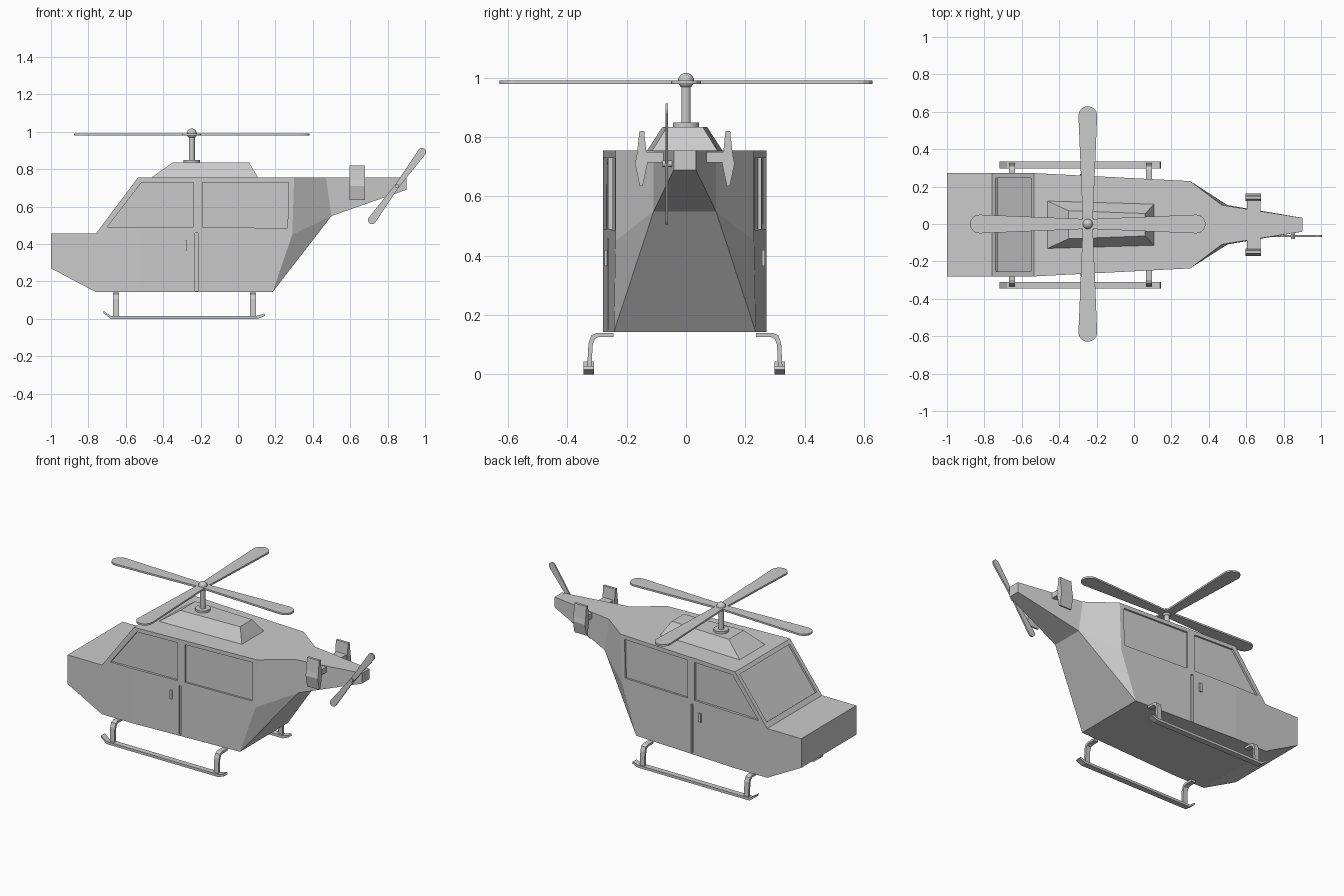
import bpy, bmesh, math
from mathutils import Vector

if "Cube" in bpy.data.objects:
    bpy.data.objects.remove(bpy.data.objects["Cube"])

Y0 = -0.004  # body centre line


def mesh_object(name, verts, faces):
    bm = bmesh.new()
    vs = [bm.verts.new(v) for v in verts]
    for f in faces:
        bm.faces.new([vs[i] for i in f])
    bmesh.ops.recalc_face_normals(bm, faces=bm.faces)
    me = bpy.data.meshes.new(name)
    bm.to_mesh(me)
    bm.free()
    ob = bpy.data.objects.new(name, me)
    bpy.context.collection.objects.link(ob)
    return ob


def loft(name, a, b):
    """Solid between two matching loops of points."""
    n = len(a)
    faces = [range(n), range(n, 2 * n)]
    faces += [(i, (i + 1) % n, n + (i + 1) % n, n + i) for i in range(n)]
    return mesh_object(name, list(a) + list(b), faces)


def prism(name, loop, vec):
    return loft(name, loop, [Vector(p) + Vector(vec) for p in loop])


def box(name, lo, hi):
    (x0, y0, z0), (x1, y1, z1) = lo, hi
    return prism(name, [(x0, y0, z0), (x1, y0, z0), (x1, y1, z0), (x0, y1, z0)], (0, 0, z1 - z0))


def cylinder(name, r, h, loc, rot=(0, 0, 0), n=24):
    bpy.ops.mesh.primitive_cylinder_add(vertices=n, radius=r, depth=h, location=loc, rotation=rot)
    ob = bpy.context.object
    ob.name = name
    bpy.ops.object.shade_smooth_by_angle()


def half_width(x):
    return 0.276 - max(0, x + 0.535) * 0.051


def cut(target, cutter):
    mod = target.modifiers.new("cut", 'BOOLEAN')
    mod.object = cutter
    mod.solver = 'EXACT'
    bpy.context.view_layer.objects.active = target
    bpy.ops.object.modifier_apply(modifier=mod.name)
    bpy.data.objects.remove(cutter)


# Fuselage: (x, half width, z) points round the side, the last one lies inside it
W = 0.276
side = [(-1, W, .27), (-1, W, .455), (-.76, W, .455), (-.535, W, .755),
        (.3, half_width(.3), .755), (.47, .105, .755), (.9, .037, .755), (.9, .037, .69),
        (.5, .105, .55), (.185, half_width(.185), .143), (-.535, W, .143), (-.76, W, .143),
        (.29, half_width(.29), .45)]
panels = [(0, 1, 2, 3, 10, 11), (3, 4, 12, 9, 10), (4, 5, 8, 12), (5, 6, 7, 8), (12, 8, 9)]
n = len(side)
verts = [(x, Y0 + s * w, z) for s in (1, -1) for x, w, z in side]
faces = panels + [[i + n for i in p] for p in panels]
faces += [(i, (i + 1) % 12, n + (i + 1) % 12, n + i) for i in range(12)]
body = mesh_object("fuselage", verts, faces)

# Recessed side windows and door gaps
openings = [[(-.70, .49), (-.515, .73), (-.24, .73), (-.24, .49)],
            [(-.19, .49), (-.19, .73), (.27, .73), (.265, .485)],
            [(-.23, .15), (-.23, .46), (-.215, .46), (-.215, .15)]]
for s in (1, -1):
    for poly in openings:
        inner = [(x, Y0 + s * (half_width(x) - .012), z) for x, z in poly]
        outer = [(x, Y0 + s * .4, z) for x, z in poly]
        cut(body, loft("window_cutter", inner, outer))

# Recessed windscreen
a, b = Vector((-.76, 0, .455)), Vector((-.535, 0, .755))
nrm = Vector((-.8, 0, .6))
p, q = a.lerp(b, .09), a.lerp(b, .93)
loop = [v - nrm * .012 + Vector((0, Y0 + s * .25, 0)) for v, s in ((p, -1), (p, 1), (q, 1), (q, -1))]
cut(body, prism("windscreen_cutter", loop, nrm * .08))

# Engine housing on the roof
loft("engine_housing",
     [(-.47, Y0 - .13, .75), (.11, Y0 - .113, .75), (.11, Y0 + .113, .75), (-.47, Y0 + .13, .75)],
     [(-.35, Y0 - .075, .835), (.06, Y0 - .06, .835), (.06, Y0 + .06, .835), (-.35, Y0 + .075, .835)])

# Mast and hub
RX = -.247
cylinder("mast_base", .044, .018, (RX, 0, .84))
cylinder("mast", .016, .16, (RX, 0, .915))
bpy.ops.mesh.primitive_uv_sphere_add(segments=20, ring_count=12, radius=.027, location=(RX, 0, .99))
bpy.context.object.name = "rotor_hub"
bpy.ops.object.shade_smooth_by_angle()


def blade_outline(root, length, w0, w1):
    """Paddle outline with a rounded tip, as (along, across) points."""
    pts = [(root, -w0)]
    for i in range(9):
        t = -math.pi / 2 + math.pi * i / 8
        pts.append((length - w1 + w1 * math.cos(t), w1 * math.sin(t)))
    return pts + [(root, w0)]


# Main rotor blades
for k in range(4):
    c, s = math.cos(k * math.pi / 2), math.sin(k * math.pi / 2)
    prism("rotor_blade", [(RX + u * c - v * s, u * s + v * c, .98)
                          for u, v in blade_outline(.0, .63, .026, .05)], (0, 0, .011))

# Tail rotor
TX, TZ = .85, .71
for sgn in (1, -1):
    t = math.radians(53.7)
    c, s = sgn * math.cos(t), sgn * math.sin(t)
    prism("tail_rotor_blade", [(TX + u * c - v * s, -.070, TZ + u * s + v * c)
                               for u, v in blade_outline(0, .248, .012, .022)], (0, .01, 0))
cylinder("tail_rotor_axle", .011, .05, (TX, -.054, TZ), (math.pi / 2, 0, 0), 16)

skid_profile = [(-.72, .043), (-.68, .016), (.10, .016), (.14, .028), (.145, .016), (.105, 0),
                (-.68, 0), (-.718, .03)]
strut_outer = [(.24, .140), (.295, .140), (.315, .132), (.325, .105), (.33, .01)]
strut_inner = [(.315, .01), (.311, .10), (.303, .12), (.29, .126), (.24, .126)]
fin_profile = [(.137, .82), (.153, .82), (.162, .74), (.168, .71), (.152, .635), (.142, .635),
               (.126, .71), (.129, .74)]

for s in (1, -1):
    # Door handle
    y = sorted((Y0 + s * .25, Y0 + s * .271))
    box("door_handle", (-.29, y[0], .365), (-.272, y[1], .42))
    # Stabiliser arm and fin
    y = sorted((Y0 + s * .05, Y0 + s * .14))
    box("stabiliser_arm", (.605, y[0], .715), (.675, y[1], .75))
    prism("stabiliser_fin", [(.595, Y0 + s * u, z) for u, z in fin_profile], (.085, 0, 0))
    # Landing skid
    prism("skid", [(x, -.006 + s * .322 - .018, z) for x, z in skid_profile], (0, .036, 0))
    for x in (-.667, .064):
        prism("skid_strut", [(x, Y0 + s * u, z) for u, z in strut_outer + strut_inner], (.032, 0, 0))
